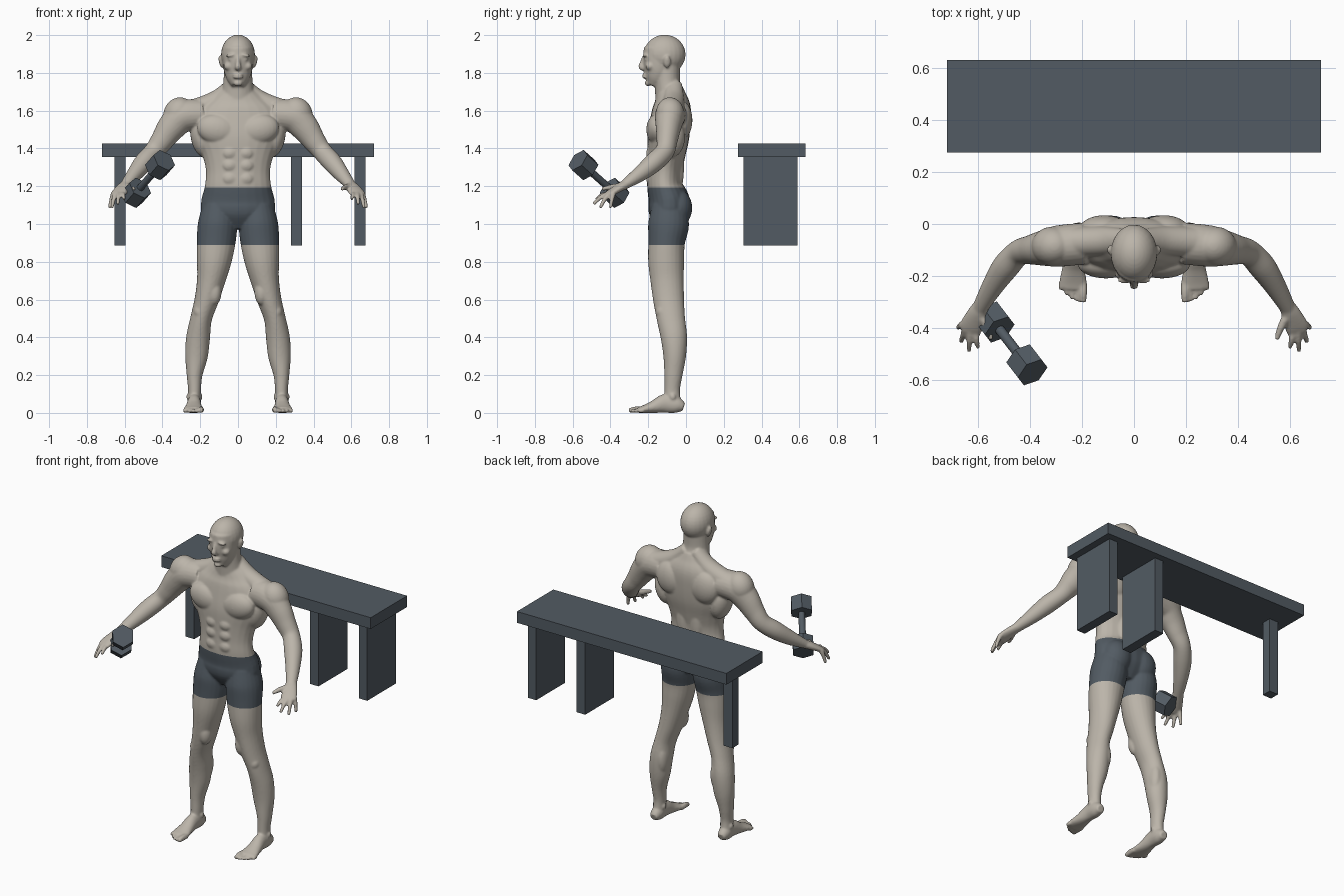
import bpy, bmesh, math
from mathutils import Vector, Matrix

default = bpy.data.objects.get("Cube")
if default:
    bpy.data.objects.remove(default, do_unlink=True)


def material(name, rgb):
    mat = bpy.data.materials.new(name)
    mat.use_nodes = True
    mat.diffuse_color = (*rgb, 1)
    mat.node_tree.nodes["Principled BSDF"].inputs["Base Color"].default_value = (*rgb, 1)
    return mat


skin = material("warm_grey_skin", (0.50, 0.46, 0.40))
slate = material("slate_grey", (0.085, 0.105, 0.125))


def add_object(name, bm, *mats):
    mesh = bpy.data.meshes.new(name)
    bmesh.ops.recalc_face_normals(bm, faces=bm.faces)
    bm.to_mesh(mesh)
    bm.free()
    for mat in mats:
        mesh.materials.append(mat)
    obj = bpy.data.objects.new(name, mesh)
    bpy.context.collection.objects.link(obj)
    return obj


def smooth_path(stations, steps=5):
    """Catmull-Rom interpolation of (x, y, z, half_width, half_depth)."""
    pts = [stations[0], *stations, stations[-1]]
    out = []
    for p, q, r, s in zip(pts, pts[1:], pts[2:], pts[3:]):
        for k in range(steps):
            t = k / steps
            out.append([b + t / 2 * (c - a + t * (2*a - 5*b + 4*c - d + t * (3*(b - c) + d - a)))
                        for a, b, c, d in zip(p, q, r, s)])
    return out + [list(stations[-1])]


def loft(bm, stations, up=(0, 0, 1), side=1, sides=24):
    """Closed tube of elliptical sections; side=-1 builds the mirrored copy."""
    path = smooth_path(stations)
    rings = []
    for i, (x, y, z, a, b) in enumerate(path):
        tangent = Vector(path[min(i + 1, len(path) - 1)][:3]) - Vector(path[max(i - 1, 0)][:3])
        u = tangent.cross(Vector(up)).normalized()
        v = u.cross(tangent).normalized()
        ring = []
        for k in range(sides):
            ang = math.tau * k / sides
            co = Vector((x, y, z)) + u * a * math.cos(ang) + v * b * math.sin(ang)
            ring.append(bm.verts.new((co.x * side, co.y, max(co.z, 0))))
        rings.append(ring)
    for low, high in zip(rings, rings[1:]):
        for k in range(sides):
            n = (k + 1) % sides
            bm.faces.new((low[k], low[n], high[n], high[k]))
    bm.faces.new(rings[0])
    bm.faces.new(rings[-1])


def blob(bm, center, radii, side=1, tilt=0):
    c = Vector((center[0] * side, center[1], center[2]))
    m = Matrix.Translation(c) @ Matrix.Rotation(tilt * side, 4, "Y") @ Matrix.Diagonal((*radii, 1))
    bmesh.ops.create_uvsphere(bm, u_segments=24, v_segments=16, radius=1, matrix=m)


FRONT = (0, 1, 0)
body = bmesh.new()

# Torso and neck
loft(body, [(0, -.09, .975, .08, .06), (0, -.09, 1.05, .185, .105), (0, -.09, 1.12, .195, .11),
            (0, -.112, 1.2, .176, .094), (0, -.112, 1.28, .17, .092), (0, -.105, 1.36, .188, .1),
            (0, -.095, 1.45, .228, .11), (0, -.083, 1.54, .24, .108), (0, -.075, 1.62, .2, .1),
            (0, -.08, 1.68, .13, .08), (0, -.085, 1.72, .08, .068)], FRONT)
loft(body, [(0, -.085, 1.62, .09, .075), (0, -.092, 1.7, .085, .072), (0, -.1, 1.76, .077, .068),
            (0, -.1, 1.84, .074, .07)], FRONT)

# Head: cranium, face, nose and lips
blob(body, (0, -.113, 1.897), (.09, .111, .105))
loft(body, [(0, -.178, 1.732, .033, .033), (0, -.162, 1.765, .058, .058), (0, -.147, 1.81, .074, .077),
            (0, -.14, 1.87, .08, .088), (0, -.135, 1.93, .078, .088)], FRONT)
loft(body, [(0, -.222, 1.885, .01, .01), (0, -.232, 1.855, .011, .012),
            (0, -.236, 1.832, .017, .016), (0, -.222, 1.818, .014, .01)], FRONT)
for z in (1.79, 1.776):
    blob(body, (0, -.217, z), (.026, .015, .007))
blob(body, (0, -.2, 1.745), (.024, .018, .016))

for side in (1, -1):
    # Brow, eye, cheek and ear
    blob(body, (.036, -.216, 1.893), (.03, .014, .008), side, .15)
    blob(body, (.035, -.21, 1.872), (.017, .012, .008), side)
    blob(body, (.05, -.19, 1.835), (.025, .025, .022), side)
    blob(body, (.09, -.1, 1.858), (.011, .019, .034), side, .25)

    # Torso muscles
    blob(body, (.108, -.155, 1.5), (.11, .055, .08), side, -.2)
    blob(body, (.115, -.02, 1.55), (.095, .054, .1), side, .25)
    blob(body, (.19, -.08, 1.46), (.06, .075, .11), side, .2)
    blob(body, (.045, -.04, 1.32), (.042, .03, .16), side)
    blob(body, (.088, -.045, 1.085), (.09, .078, .1), side)
    for z in (1.24, 1.31, 1.375):
        blob(body, (.042, -.185, z), (.042, .026, .036), side)
    loft(body, [(.03, -.065, 1.74, .035, .045), (.11, -.065, 1.66, .05, .055),
                (.22, -.07, 1.605, .06, .06), (.3, -.08, 1.59, .06, .07)], side=side, up=FRONT)

    # Arm: shoulder to wrist
    blob(body, (.315, -.085, 1.585), (.078, .075, .088), side, -.5)
    loft(body, [(.19, -.075, 1.58, .08, .08), (.29, -.085, 1.57, .08, .085), (.35, -.093, 1.515, .068, .076),
                (.4, -.1, 1.445, .056, .062), (.445, -.112, 1.385, .05, .052), (.495, -.165, 1.33, .052, .052),
                (.545, -.24, 1.268, .042, .042), (.594, -.325, 1.208, .03, .025)], side=side)

    # Hand: palm, four fingers and thumb
    loft(body, [(.585, -.31, 1.215, .03, .024), (.605, -.345, 1.197, .037, .023),
                (.627, -.395, 1.168, .046, .018), (.635, -.415, 1.155, .042, .014)], side=side)
    for root, tip in (((.66, -.385), (.68, -.4, 1.085)), ((.65, -.405), (.667, -.455, 1.085)),
                      ((.632, -.415), (.636, -.49, 1.105)), ((.612, -.41), (.602, -.478, 1.13))):
        start, end = Vector((*root, 1.16)), Vector(tip)
        middle = start.lerp(end, .5) + Vector((0, 0, .008))
        loft(body, [(*p, r, r) for p, r in ((start, .014), (middle, .012), (end, .009))], side=side, sides=12)
    loft(body, [(.595, -.345, 1.2, .018, .018), (.568, -.395, 1.195, .015, .015),
                (.55, -.445, 1.185, .01, .01)], side=side, sides=12)

    # Leg: hip to ankle
    loft(body, [(.1, -.09, 1.1, .085, .09), (.108, -.092, 1.0, .104, .108), (.116, -.103, .9, .102, .097),
                (.127, -.105, .8, .091, .095), (.143, -.1, .7, .075, .088), (.166, -.092, .6, .064, .082),
                (.195, -.08, .5, .057, .075), (.211, -.064, .4, .063, .07), (.22, -.06, .3, .06, .06),
                (.23, -.067, .2, .042, .048), (.23, -.073, .12, .034, .041), (.232, -.07, .05, .034, .045)],
         FRONT, side)
    blob(body, (.2, -.125, .535), (.035, .035, .04), side)
    blob(body, (.185, -.045, .4), (.035, .048, .1), side)
    blob(body, (.125, -.14, .64), (.038, .04, .07), side)
    for x in (.2, .262):
        blob(body, (x, -.07, .085), (.012, .017, .018), side)

    # Foot and toes
    loft(body, [(.232, -.012, .03, .024, .022), (.232, -.05, .042, .036, .044), (.232, -.11, .05, .036, .05),
                (.234, -.17, .032, .043, .034), (.235, -.22, .02, .053, .022),
                (.237, -.25, .015, .052, .016)], side=side)
    for i in range(5):
        x, r = .196 + .021 * i, .016 if i == 0 else .0115
        reach = -.302 + .003 * i * i
        loft(body, [(x, -.225, r, r, r), (x, (reach - .225) / 2, r * 1.1, r, r * 1.1),
                    (x, reach, r * .8, r * .75, r * .8)], side=side, sides=12)

# Fuse the figure into one smooth skin
figure = add_object("athlete_body", body, skin, slate)
remesh = figure.modifiers.new("fuse", "REMESH")
remesh.mode = "VOXEL"
remesh.voxel_size = .006
relax = figure.modifiers.new("relax", "SMOOTH")
relax.factor = .5
relax.iterations = 6
fused = bpy.data.meshes.new_from_object(figure.evaluated_get(bpy.context.evaluated_depsgraph_get()))
figure.modifiers.clear()

# Shorts: cut clean hems and colour the faces between them
HEM, WAIST = .888, 1.192
bm = bmesh.new()
bm.from_mesh(fused)
for z in (HEM, WAIST):
    bmesh.ops.bisect_plane(bm, geom=bm.verts[:] + bm.edges[:] + bm.faces[:],
                           plane_co=(0, 0, z), plane_no=(0, 0, 1))
for face in bm.faces:
    c = face.calc_center_median()
    face.material_index = int(HEM < c.z < WAIST and abs(c.x) < .3)
    face.smooth = True
bm.to_mesh(figure.data)
bm.free()


# Bench
def box(name, low, high):
    bm = bmesh.new()
    low, high = Vector(low), Vector(high)
    bmesh.ops.create_cube(bm, size=1, matrix=Matrix.Translation((low + high) / 2)
                          @ Matrix.Diagonal((*(high - low), 1)))
    return add_object(name, bm, slate)


SEAT, FLOOR = 1.355, .885
box("bench_seat", (-.72, .275, SEAT), (.72, .632, 1.425))
box("bench_post", (-.655, .42, FLOOR), (-.595, .48, SEAT))
box("bench_inner_slab", (.28, .305, FLOOR), (.34, .59, SEAT))
box("bench_outer_slab", (.617, .305, FLOOR), (.675, .59, SEAT))

# Dumbbell: round handle between two hexagonal weights
near, far = Vector((-.54, -.378, 1.165)), Vector((-.413, -.543, 1.312))
axis = (far - near).to_track_quat("Z", "Y").to_matrix().to_4x4()
for name, center, sides, radius, depth in (
        ("dumbbell_lower_weight", near, 6, .066, .09), ("dumbbell_upper_weight", far, 6, .066, .09),
        ("dumbbell_handle", (near + far) / 2, 20, .019, (far - near).length)):
    bm = bmesh.new()
    bmesh.ops.create_cone(bm, cap_ends=True, segments=sides, radius1=radius, radius2=radius,
                          depth=depth, matrix=Matrix.Translation(center) @ axis)
    for face in bm.faces:
        face.smooth = sides > 6 and len(face.verts) == 4
    add_object(name, bm, slate)
